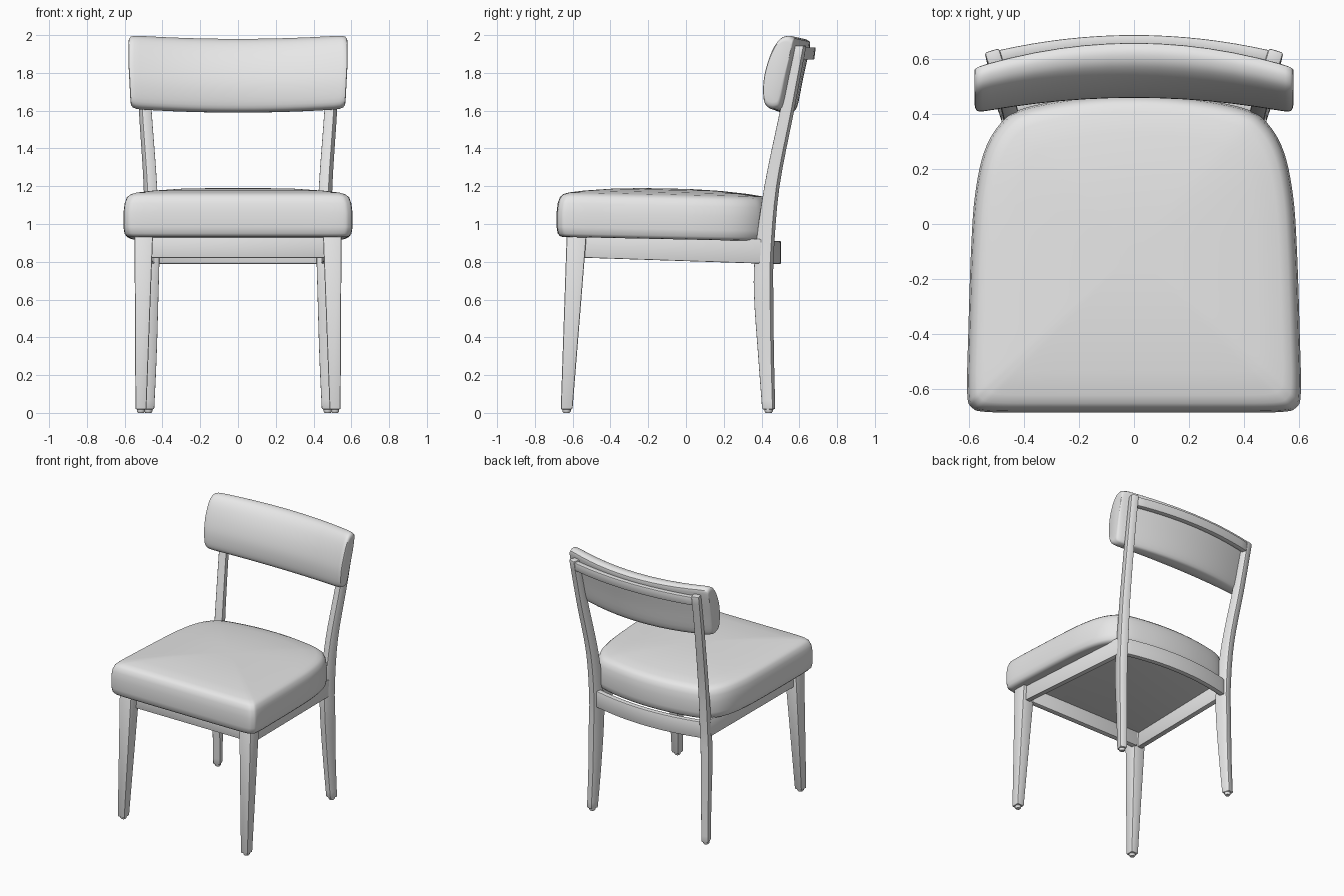
import bpy, bmesh, math
from mathutils import Vector

if "Cube" in bpy.data.objects:
    bpy.data.objects.remove(bpy.data.objects["Cube"])

grey = bpy.data.materials.new("light_grey")
grey.diffuse_color = (0.8, 0.8, 0.8, 1)
grey.use_nodes = True
grey.node_tree.nodes["Principled BSDF"].inputs["Base Color"].default_value = grey.diffuse_color


def loft(name, rings, bevel=0.0):
    """Skin a list of equal-length closed rings and cap both ends."""
    bm = bmesh.new()
    vr = [[bm.verts.new(p) for p in r] for r in rings]
    n = len(vr[0])
    for a, b in zip(vr, vr[1:]):
        for i in range(n):
            j = (i + 1) % n
            bm.faces.new((a[i], a[j], b[j], b[i]))
    bm.faces.new(vr[0])
    bm.faces.new(vr[-1])
    bmesh.ops.recalc_face_normals(bm, faces=bm.faces[:])
    if bevel:
        edges = [e for e in bm.edges if e.calc_face_angle(0) > math.radians(40)]
        bmesh.ops.bevel(bm, geom=edges, offset=bevel, segments=2,
                        profile=0.5, affect='EDGES')
    me = bpy.data.meshes.new(name)
    bm.to_mesh(me)
    bm.free()
    me.materials.append(grey)
    ob = bpy.data.objects.new(name, me)
    bpy.context.collection.objects.link(ob)
    bpy.ops.object.select_all(action='DESELECT')
    ob.select_set(True)
    bpy.context.view_layer.objects.active = ob
    bpy.ops.object.shade_smooth_by_angle(angle=math.radians(40))
    return ob


def spline(pts, n, closed=False):
    """Catmull-Rom points through a short list."""
    m = len(pts)
    pts = [Vector(p) for p in pts]
    get = (lambda i: pts[i % m]) if closed else (lambda i: pts[max(0, min(m - 1, i))])
    out = []
    for i in range(m if closed else m - 1):
        p0, p1, p2, p3 = (get(i + k) for k in (-1, 0, 1, 2))
        for k in range(n):
            t = k / n
            out.append(0.5 * (2 * p1 + (p2 - p0) * t + (2 * p0 - 5 * p1 + 4 * p2 - p3) * t * t
                              + (3 * p1 - p0 - 3 * p2 + p3) * t ** 3))
    if not closed:
        out.append(pts[-1])
    return out


def rect(x, y, z, w, d, rot=0.0):
    """Horizontal rectangle ring, turned about z."""
    c, s = math.cos(rot), math.sin(rot)
    return [(x + u * w / 2 * c - v * d / 2 * s, y + u * w / 2 * s + v * d / 2 * c, z)
            for u, v in ((-1, -1), (1, -1), (1, 1), (-1, 1))]


def curved_rail(name, half, y_end, y_mid, z0, z1, thick, lean):
    """Rail bowed towards the back, its back face passing y_end and y_mid."""
    rings = []
    for i in range(17):
        x = half * (i / 8 - 1)
        y = y_end + (y_mid - y_end) * (1 - (x / half) ** 2)
        rings.append([(x, y - thick - lean, z0), (x, y - lean, z0), (x, y, z1), (x, y - thick, z1)])
    return loft(name, rings, 0.006)


# seat cushion: rounded outline, lofted upwards into a crowned top
half = [(0.3, -0.685), (0.53, -0.683), (0.59, -0.665), (0.606, -0.61), (0.602, -0.4),
        (0.592, -0.1), (0.578, 0.1), (0.545, 0.26), (0.485, 0.365), (0.4, 0.42), (0.2, 0.458)]
outline = spline(half + [(0, 0.47)] + [(-x, y) for x, y in reversed(half)] + [(0, -0.685)], 5, True)
levels = [(0.035, 0.932), (0.018, 0.936), (0.006, 0.95), (0, 0.985), (0, 1.06), (0.006, 1.11),
          (0.018, 1.143), (0.035, 1.158), (0.065, 1.168), (0.15, 1.18), (0.3, 1.193),
          (0.45, 1.199), (0.55, 1.2)]
rings = []
for inset, z in levels:
    k = 1 - inset / 0.6
    ring = []
    for p in outline:
        y = -0.1 + (p.y + 0.1) * k
        ring.append((p.x * k, y, z - 0.024 * (y + 0.68) / 1.15))
    rings.append(ring)
loft("seat_cushion", rings)

# padded backrest: leaning profile swept along a bow; third value is how far back it bows
profile = spline([(0.435, 1.615, .055), (0.408, 1.65, .055), (0.405, 1.75, .055), (0.425, 1.85, .06),
                  (0.457, 1.935, .07), (0.492, 1.985, .08), (0.53, 2.0, .085), (0.558, 1.99, .09),
                  (0.566, 1.96, .09), (0.53, 1.79, .09), (0.498, 1.64, .09), (0.475, 1.612, .075)], 4, True)
stations = [(0.58, .82), (0.577, .9), (0.568, .96), (0.55, .99), (0.52, 1), (0.45, 1),
            (0.36, 1), (0.27, 1), (0.18, 1), (0.09, 1)]
stations = [(-x, k) for x, k in stations] + [(0, 1)] + stations[::-1]
rings = []
for x, k in stations:
    bow = 1 - (x / 0.58) ** 2
    ring = []
    for y, z, b in profile:
        z = 1.807 + (z - 1.807) * k
        y = 0.487 + 0.2 * (z - 1.807) + (y - 0.487 - 0.2 * (z - 1.807)) * k
        ring.append((x * (1 - 0.09 * max(0, 1.85 - z)), y + b * bow, z - 0.02 * bow))
    rings.append(ring)
loft("backrest_cushion", rings)

# bowed rails behind the backrest and under the seat
curved_rail("top_rail", 0.49, 0.632, 0.687, 1.87, 1.935, 0.04, 0.008)
curved_rail("back_apron", 0.46, 0.44, 0.503, 0.788, 0.91, 0.04, 0.0)

# straight front apron
loft("front_apron", [[(x, -0.565, 0.82), (x, -0.525, 0.82), (x, -0.525, 0.94), (x, -0.565, 0.94)]
                     for x in (-0.47, 0.47)], 0.005)

# rear leg centre line: y, z, x, width, depth
rear_path = spline([(0.438, 0.018, 0.475, 0.052, 0.062), (0.424, 0.3, 0.466, 0.056, 0.076),
                    (0.411, 0.63, 0.461, 0.06, 0.094), (0.416, 0.85, 0.456, 0.06, 0.09),
                    (0.455, 1.2, 0.464, 0.058, 0.072), (0.535, 1.6, 0.491, 0.056, 0.066),
                    (0.603, 1.945, 0.508, 0.056, 0.06)], 4)

for side, label in ((-1, "left"), (1, "right")):
    # rear leg and back post in one bent piece
    loft(label + "_rear_leg", [rect(side * x, y, z, w, d, -0.3 * side)
                               for y, z, x, w, d in rear_path], 0.009)
    # tapered front leg
    loft(label + "_front_leg", [rect(side * 0.514, -0.632, 0.018, 0.058, 0.062),
                                rect(side * 0.499, -0.579, 0.945, 0.098, 0.105)], 0.008)
    # sloping side apron
    loft(label + "_side_apron",
         [[(side * (x - 0.02), y, z), (side * (x + 0.02), y, z),
           (side * (x + 0.02), y, z + 0.13), (side * (x - 0.02), y, z + 0.13)]
          for x, y, z in ((0.505, -0.56, 0.822), (0.46, 0.41, 0.79))], 0.005)
    # small glides under the feet
    for foot, gx, gy in (("front", 0.514, -0.632), ("rear", 0.475, 0.438)):
        loft(label + "_" + foot + "_glide",
             [[(side * gx + r * math.cos(a * math.pi / 6), gy + r * math.sin(a * math.pi / 6), z)
               for a in range(12)] for r, z in ((0.016, 0), (0.022, 0.008), (0.022, 0.022))])
